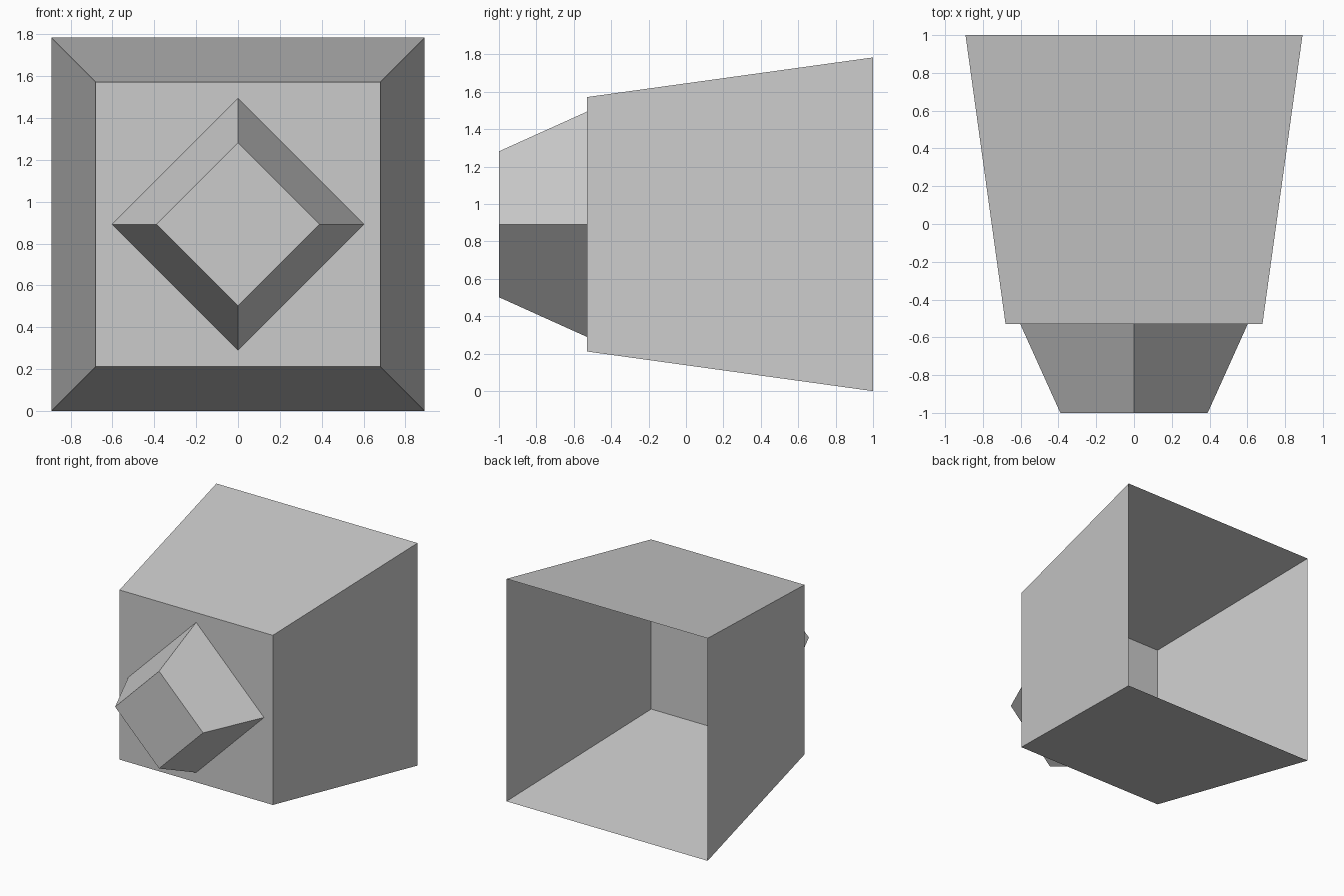
import bpy, bmesh, math
from mathutils import Vector

if "Cube" in bpy.data.objects:
    bpy.data.objects.remove(bpy.data.objects["Cube"])

CZ = 0.892  # height of the central axis

grey = bpy.data.materials.new("plain grey")
grey.diffuse_color = (0.6, 0.6, 0.6, 1)
grey.use_nodes = True
grey.node_tree.nodes["Principled BSDF"].inputs["Base Color"].default_value = grey.diffuse_color


def taper(name, y_front, r_front, y_back, r_back, turn):
    """Four-sided tapered tube along y, capped at the front, open at the back."""
    bm = bmesh.new()
    rings = []
    for y, r in ((y_front, r_front), (y_back, r_back)):
        rings.append([bm.verts.new((r * math.cos(turn + i * math.pi / 2), y,
                                    CZ + r * math.sin(turn + i * math.pi / 2)))
                      for i in range(4)])
    front, back = rings
    bm.faces.new(front)
    for i in range(4):
        j = (i + 1) % 4
        bm.faces.new((front[j], front[i], back[i], back[j]))
    bm.normal_update()
    # orient every face outward from the axis
    for f in bm.faces:
        if f.normal.dot(f.calc_center_median() - Vector((0, y_back, CZ))) < 0:
            f.normal_flip()
    me = bpy.data.meshes.new(name)
    bm.to_mesh(me)
    bm.free()
    me.materials.append(grey)
    ob = bpy.data.objects.new(name, me)
    bpy.context.collection.objects.link(ob)
    return ob


# Large hollow housing, open at the back
taper("housing", -0.53, 0.68 * math.sqrt(2), 1.0, CZ * math.sqrt(2), math.pi / 4)
# Diamond-shaped snout on the front wall
taper("diamond_snout", -1.0, 0.39, -0.53, 0.602, 0)
